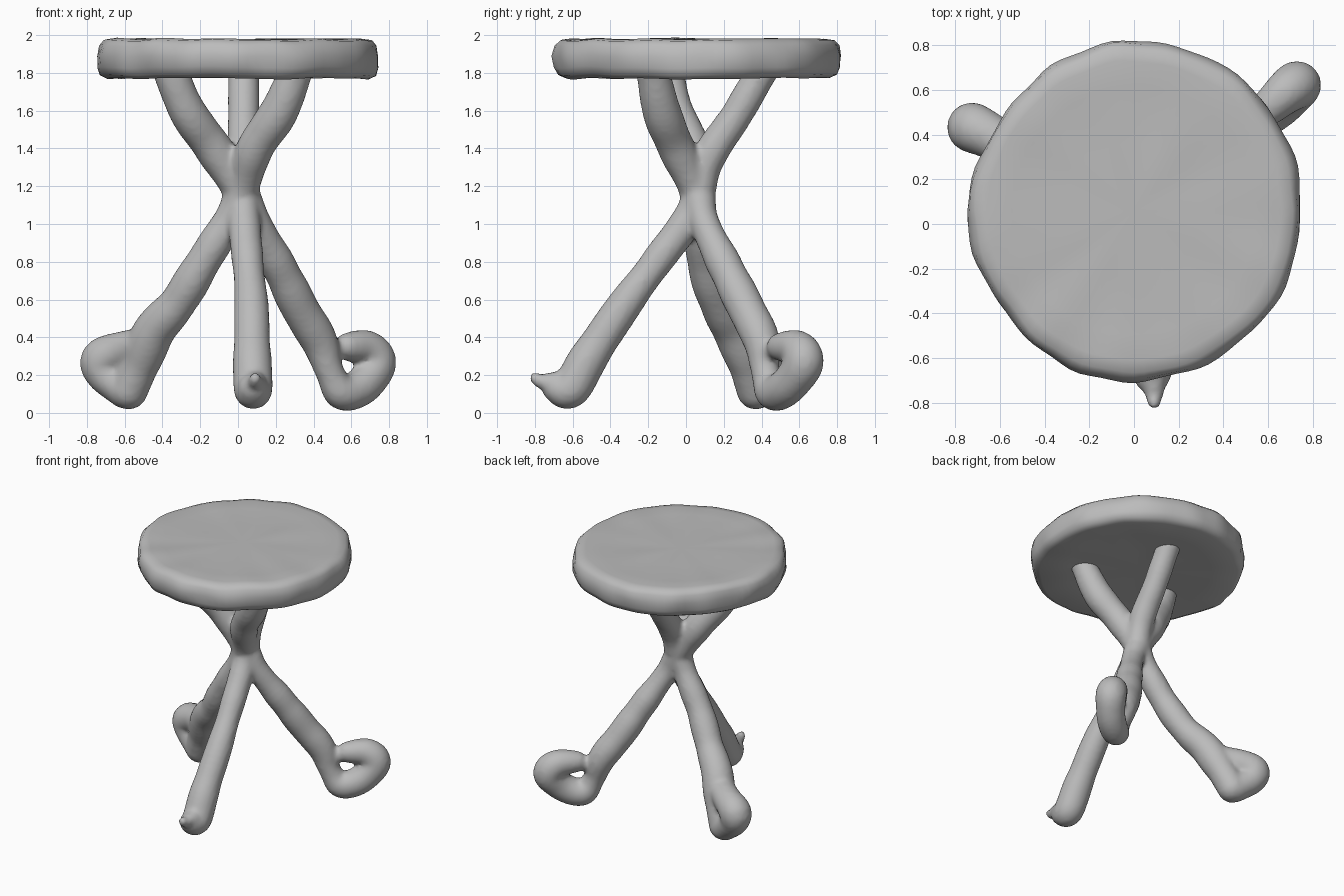
import bpy, bmesh, math
from mathutils import Vector, Matrix, noise

cube = bpy.data.objects.get("Cube")
if cube:
    bpy.data.objects.remove(cube, do_unlink=True)

# Single plain colour
clay = bpy.data.materials.new("plain grey")
clay.use_nodes = True
grey = (0.5, 0.5, 0.5, 1)
clay.diffuse_color = grey
clay.node_tree.nodes["Principled BSDF"].inputs["Base Color"].default_value = grey


def finish(bm, name):
    bmesh.ops.recalc_face_normals(bm, faces=bm.faces[:])
    mesh = bpy.data.meshes.new(name)
    bm.to_mesh(mesh)
    bm.free()
    mesh.materials.append(clay)
    mesh.shade_smooth()
    obj = bpy.data.objects.new(name, mesh)
    bpy.context.collection.objects.link(obj)
    return obj


def branch(bm, points, steps=8):
    """Sweep overlapping blobs along a smooth curve; points are x, y, z, radius."""
    pts = [Vector(p) for p in points]
    pts = [pts[0]] + pts + [pts[-1]]
    for a, b, c, d in zip(pts, pts[1:], pts[2:], pts[3:]):
        for i in range(steps + 1):
            t = i / steps
            p = 0.5 * (2 * b + (c - a) * t + (2 * a - 5 * b + 4 * c - d) * t * t
                       + (3 * b - a - 3 * c + d) * t ** 3)
            centre = Vector(p[:3])
            radius = p[3] * (1 + 0.1 * noise.noise(centre * 6))
            bmesh.ops.create_icosphere(bm, subdivisions=3, radius=radius,
                                       matrix=Matrix.Translation(centre))


# Three crossing branches, fused at the waist
bm = bmesh.new()
# front foot rising to the back of the seat
branch(bm, [(.08, -.68, .13, .08), (.08, -.61, .13, .105), (.075, -.51, .3, .1),
            (.07, -.32, .58, .095), (.05, -.14, .82, .085), (.03, .03, 1.06, .09),
            (.03, .12, 1.35, .09), (.03, .27, 1.58, .085), (.03, .42, 1.84, .085)])
branch(bm, [(.09, -.68, .16, .06), (.09, -.76, .165, .04), (.09, -.8, .185, .03)], 4)
# left foot, curled back on itself around a small hole
branch(bm, [(.58, .5, .35, .07), (.68, .59, .34, .1), (.73, .62, .26, .105),
            (.66, .54, .145, .1), (.55, .46, .11, .095), (.485, .42, .22, .08),
            (.43, .40, .38, .095), (.33, .32, .55, .1), (.23, .22, .75, .095),
            (.1, .1, 1., .085), (.03, .07, 1.15, .09), (-.13, .03, 1.4, .1),
            (-.27, -.06, 1.6, .1), (-.37, -.11, 1.84, .09)])
branch(bm, [(.6, .52, .36, .065), (.53, .46, .33, .05), (.47, .42, .32, .06)], 4)
# right foot, broad and knobbly
branch(bm, [(-.58, .37, .12, .105), (-.51, .32, .28, .11), (-.44, .25, .44, .11),
            (-.32, .17, .58, .105), (-.19, .1, .79, .095), (-.05, .07, 1.02, .085),
            (.02, .05, 1.18, .09), (.09, -.05, 1.4, .1), (.22, -.13, 1.6, .1),
            (.32, -.18, 1.84, .09)])
branch(bm, [(-.48, .28, .36, .1), (-.62, .38, .33, .105), (-.72, .43, .28, .115),
            (-.7, .42, .2, .105), (-.6, .38, .12, .1)], 5)
legs = finish(bm, "crossed_branch_legs")
remesh = legs.modifiers.new("fuse", 'REMESH')
remesh.mode = 'VOXEL'
remesh.voxel_size = 0.016
remesh.use_smooth_shade = True
soften = legs.modifiers.new("soften", 'SMOOTH')
soften.factor = 0.5
soften.iterations = 6

# Hand-shaped round seat: a lathed profile with an uneven rim
profile = [(.3, 1.975), (.55, 1.975), (.66, 1.98), (.715, 1.972), (.742, 1.945),
           (.755, 1.89), (.748, 1.83), (.73, 1.79), (.69, 1.772), (.5, 1.785), (.25, 1.79)]
sides = 96
bm = bmesh.new()
rings = []
for r, z in profile:
    ring = []
    for i in range(sides):
        a = math.tau * i / sides
        c, s = math.cos(a), math.sin(a)
        flat = 0.045 * max(0, -c) * abs(math.sin(2 * a))
        rim = (r / .755) ** 4
        bump = noise.noise(Vector((c * 4, s * 4, z * 5)))
        rr = r * (1 - rim * flat) + rim * 0.02 * bump
        zz = z + 0.01 * noise.noise(Vector((c * r * 4, s * r * 4, z * 2)))
        ring.append(bm.verts.new((rr * c, 0.06 + rr * s * 1.01, zz)))
    rings.append(ring)
for upper, lower in zip(rings, rings[1:]):
    for i in range(sides):
        j = (i + 1) % sides
        bm.faces.new((upper[i], upper[j], lower[j], lower[i]))
for ring, z in ((rings[0], 1.975), (rings[-1], 1.79)):
    hub = bm.verts.new((0, 0.06, z))
    for i in range(sides):
        bm.faces.new((ring[i], ring[(i + 1) % sides], hub))
finish(bm, "round_seat")
